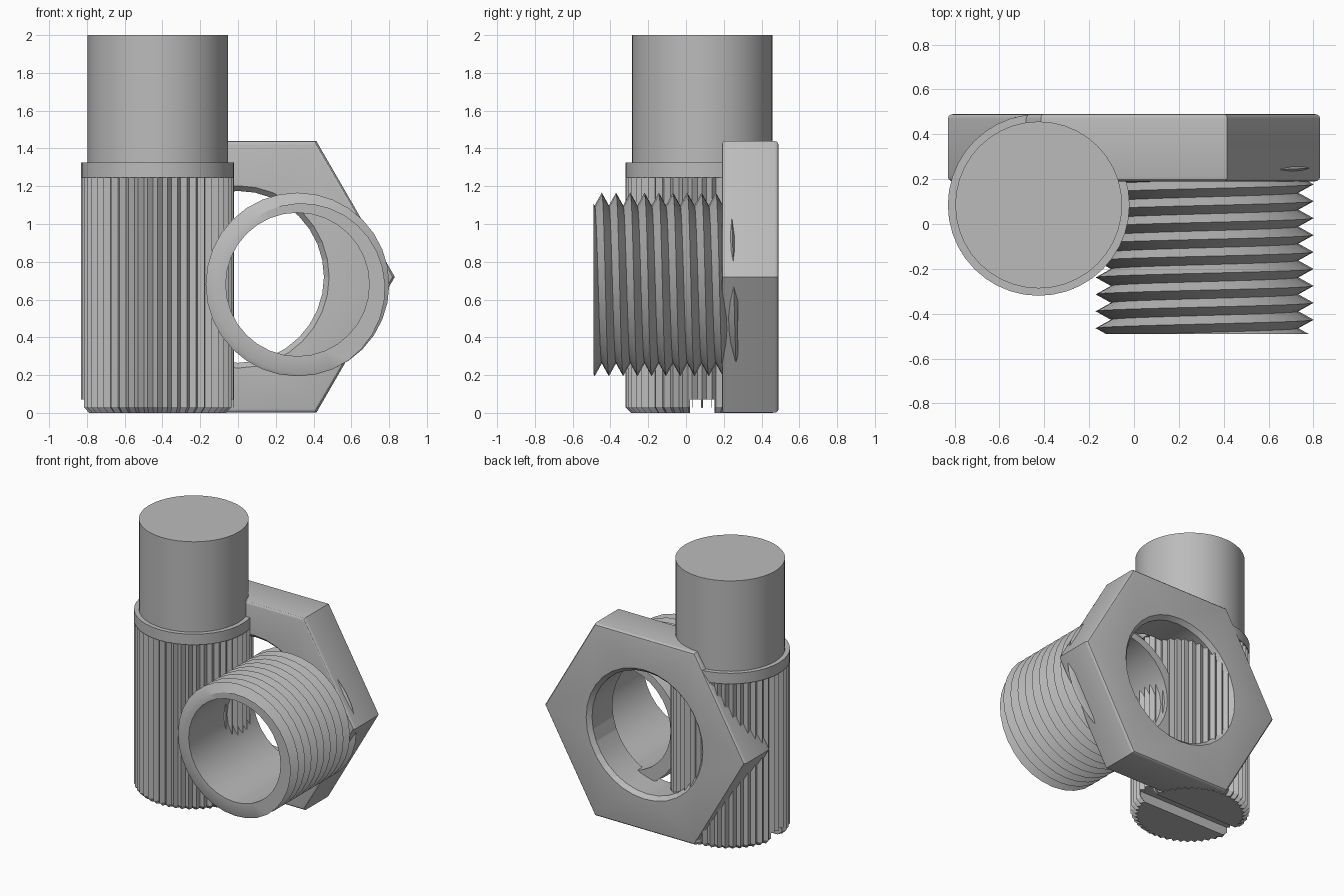
import bpy, bmesh
from math import cos, sin, pi, floor

old = bpy.data.objects.get("Cube")
if old:
    bpy.data.objects.remove(old)

steel = bpy.data.materials.new("plain_grey")
steel.use_nodes = True
GREY = (0.5, 0.5, 0.5, 1)
steel.diffuse_color = GREY
steel.node_tree.nodes["Principled BSDF"].inputs["Base Color"].default_value = GREY


def finish(name, bm, smooth=True):
    """Turn a bmesh into a shaded object."""
    bmesh.ops.remove_doubles(bm, verts=bm.verts, dist=1e-5)
    bmesh.ops.recalc_face_normals(bm, faces=bm.faces)
    mesh = bpy.data.meshes.new(name)
    bm.to_mesh(mesh)
    bm.free()
    mesh.materials.append(steel)
    ob = bpy.data.objects.new(name, mesh)
    bpy.context.collection.objects.link(ob)
    if smooth:
        shade(ob)
    return ob


def shade(ob):
    bpy.ops.object.select_all(action='DESELECT')
    ob.select_set(True)
    bpy.context.view_layer.objects.active = ob
    bpy.ops.object.shade_smooth_by_angle(angle=pi / 6)


def loft(rings, caps=True):
    """Skin a stack of closed rings of points."""
    bm = bmesh.new()
    rows = [[bm.verts.new(p) for p in ring] for ring in rings]
    n = len(rows[0])
    for a, b in zip(rows, rows[1:]):
        for i in range(n):
            j = (i + 1) % n
            bm.faces.new((a[i], a[j], b[j], b[i]))
    if caps:
        bm.faces.new(rows[0])
        bm.faces.new(rows[-1])
    return bm


def circle_z(cx, cy, z, r, n):
    return [(cx + r * cos(2 * pi * i / n), cy + r * sin(2 * pi * i / n), z) for i in range(n)]


def circle_y(cx, cz, y, r, n):
    return [(cx + r * cos(2 * pi * i / n), y, cz + r * sin(2 * pi * i / n)) for i in range(n)]


def cut(ob, cutter):
    """Subtract the cutter, then discard it."""
    cutter.hide_render = True
    mod = ob.modifiers.new("cut", 'BOOLEAN')
    mod.operation, mod.solver, mod.object = 'DIFFERENCE', 'EXACT', cutter
    bpy.context.view_layer.objects.active = ob
    bpy.ops.object.modifier_apply(modifier=mod.name)
    bpy.data.objects.remove(cutter)
    shade(ob)


# Hexagonal nut with rounded rims and a chamfered bore
NUT_R, NUT_Z = 0.83, 0.72
NUT_FRONT, NUT_BACK = 0.19, 0.49
bm = loft([circle_y(0, NUT_Z, y, NUT_R, 6) for y in (NUT_FRONT, NUT_BACK)])
rims = [e for e in bm.edges if abs(e.verts[0].co.y - e.verts[1].co.y) < 0.01]
bmesh.ops.bevel(bm, geom=rims, offset=0.02, segments=3, profile=0.5, affect='EDGES')
nut = finish("hex_nut", bm)
bore = [(NUT_FRONT - 0.03, 0.51), (NUT_FRONT + 0.03, 0.455),
        (NUT_BACK - 0.03, 0.455), (NUT_BACK + 0.03, 0.51)]
cut(nut, finish("bore_cutter", loft([circle_y(0, NUT_Z, y, r, 32) for y, r in bore]), False))

# Fluted lower body
BX, BY, BR = -0.425, 0.085, 0.405
TEETH = 48


def fluted(z, shrink):
    n = TEETH * 2
    pts = []
    for i in range(n):
        r = BR - shrink - (0.026 if i % 2 else 0)
        a = 2 * pi * i / n
        pts.append((BX + r * cos(a), BY + r * sin(a), z))
    return pts


body = finish("fluted_body", loft([fluted(0, 0.03), fluted(0.03, 0), fluted(1.245, 0)]))

# Screwdriver slot across the base
bm = bmesh.new()
bmesh.ops.create_cube(bm, size=1)
for v in bm.verts:
    v.co.x = BX - 0.02 + v.co.x * 0.84
    v.co.y = BY + v.co.y * 0.13
    v.co.z *= 0.14
cut(body, finish("slot_cutter", bm, False))

# Collar and plain upper shaft
for name, r, z0, z1 in (("collar", BR, 1.245, 1.325), ("upper_shaft", 0.372, 1.325, 2.0)):
    finish(name, loft([circle_z(BX, BY, z, r, 40) for z in (z0, z1)]))

# Hollow threaded tube: one helical ridge outside, plain bore inside
TX, TZ = 0.315, 0.68
ROOT, CREST, INNER = 0.418, 0.486, 0.38
Y0, Y1, PITCH, PHASE = -0.49, 0.275, 0.0755, -0.427
SEG = 32


def column(i):
    a = 2 * pi * i / SEG
    shift = PHASE - PITCH * i / SEG

    def point(y, r):
        return (TX + r * cos(a), y, TZ + r * sin(a))

    pts = [point(Y0, INNER)]
    for k in range(-8, 28):
        y = min(max(shift + PITCH * k / 2, Y0), Y1)
        t = (y - shift) / PITCH
        off = abs(t - floor(t + 0.5))
        pts.append(point(y, CREST - (CREST - ROOT) * 2 * off))
    pts.append(point(Y1, INNER))
    return pts


finish("threaded_tube", loft([column(i) for i in range(SEG + 1)], caps=False))
